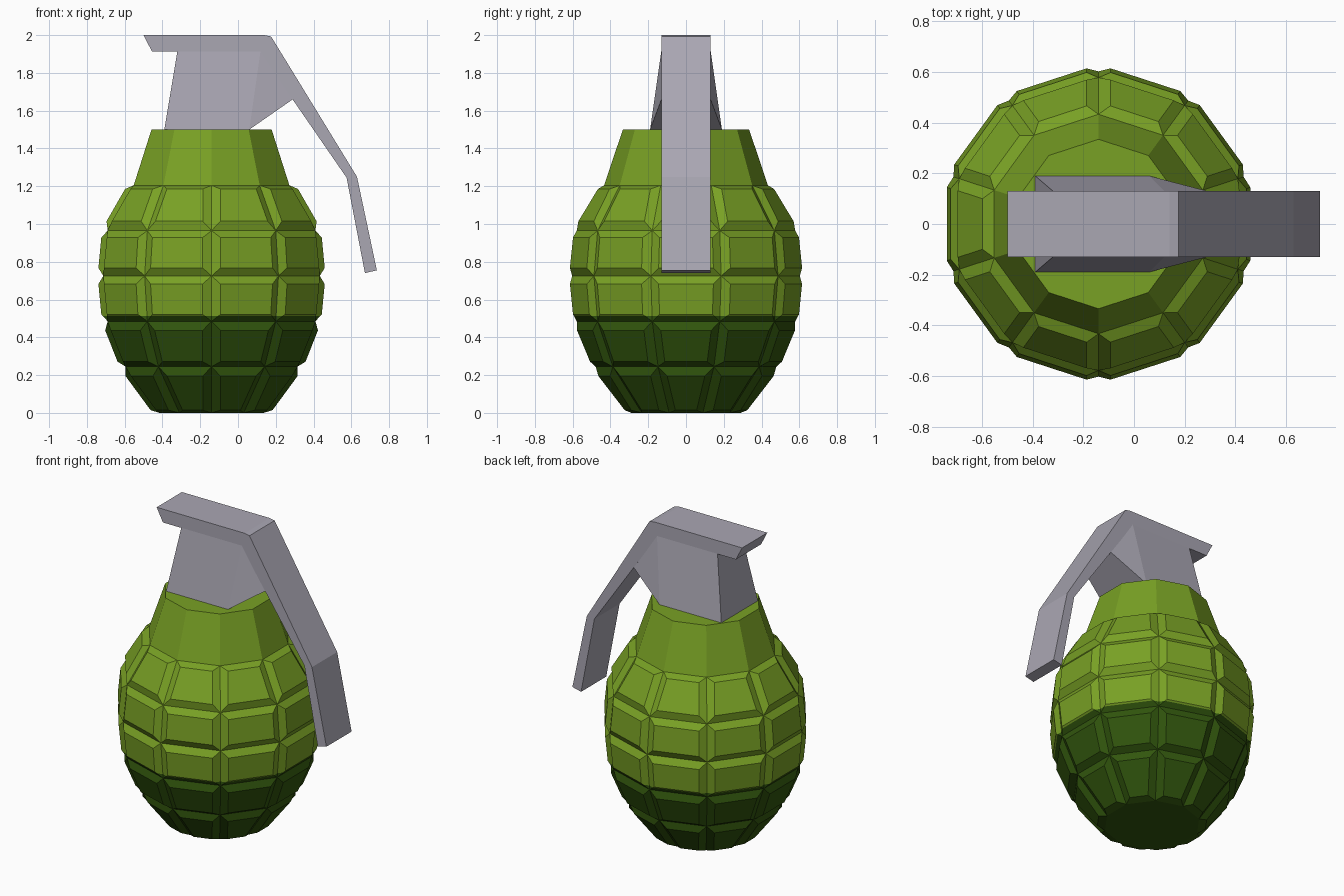
import bpy, bmesh, math

cube = bpy.data.objects.get("Cube")
if cube:
    bpy.data.objects.remove(cube, do_unlink=True)

AXIS_X = -0.14      # body axis
SIDES = 10
PAINT_LINE = 0.513  # height where the dark paint ends


def material(name, rgb):
    mat = bpy.data.materials.new(name)
    mat.use_nodes = True
    color = (*rgb, 1.0)
    mat.diffuse_color = color
    mat.node_tree.nodes["Principled BSDF"].inputs["Base Color"].default_value = color
    return mat


def make_object(name, bm, mats):
    bmesh.ops.recalc_face_normals(bm, faces=bm.faces[:])
    mesh = bpy.data.meshes.new(name)
    bm.to_mesh(mesh)
    bm.free()
    for mat in mats:
        mesh.materials.append(mat)
    obj = bpy.data.objects.new(name, mesh)
    bpy.context.collection.objects.link(obj)
    return obj


light_green = material("light green", (0.19, 0.355, 0.018))
dark_green = material("dark green", (0.031, 0.092, 0.004))
grey = material("metal grey", (0.40, 0.385, 0.45))

# Body: ten-sided rings (flat-to-axis distance, height) with raised plates
rings = [(0.275, 0), (0.455, 0.245), (0.55, 0.485), (0.573, 0.725),
         (0.55, 0.965), (0.412, 1.205), (0.318, 1.5)]
bm = bmesh.new()
loops = []
for apothem, z in rings:
    r = apothem / math.cos(math.pi / SIDES)
    angles = [math.pi / 2 + math.tau * k / SIDES for k in range(SIDES)]
    loops.append([bm.verts.new((AXIS_X + r * math.cos(a), r * math.sin(a), z))
                  for a in angles])
plates = []
for row, (low, high) in enumerate(zip(loops, loops[1:])):
    for k in range(SIDES):
        j = (k + 1) % SIDES
        face = bm.faces.new((low[k], low[j], high[j], high[k]))
        if row < 5:
            plates.append(face)
bm.faces.new(loops[0][::-1])
bm.faces.new(loops[-1])
bm.normal_update()
bmesh.ops.inset_individual(bm, faces=plates, thickness=0.04, depth=0.03,
                           use_even_offset=True)

# Dark paint on the lower half
bmesh.ops.bisect_plane(bm, geom=bm.verts[:] + bm.edges[:] + bm.faces[:],
                       plane_co=(0, 0, PAINT_LINE), plane_no=(0, 0, 1))
for face in bm.faces:
    face.material_index = int(face.calc_center_median().z < PAINT_LINE)
make_object("body", bm, [light_green, dark_green])

# Fuse head: tapered block under the lever
bm = bmesh.new()
outline = [(-0.39, 1.5, 0.19), (0.06, 1.5, 0.19), (0.29, 1.66, 0.13),
           (0.12, 1.92, 0.13), (-0.32, 1.92, 0.13)]
for x, z, half in outline:
    for side in (-1, 1):
        bm.verts.new((x, side * half, z))
bmesh.ops.convex_hull(bm, input=bm.verts[:])
bmesh.ops.dissolve_limit(bm, angle_limit=0.01, verts=bm.verts[:], edges=bm.edges[:])
make_object("fuse_head", bm, [grey])

# Lever: bent strip extruded across the width
bm = bmesh.new()
profile = [(-0.5, 2.0), (0.14, 2.0), (0.175, 1.993), (0.63, 1.25),
           (0.735, 0.755), (0.672, 0.74), (0.575, 1.245),
           (0.115, 1.912), (-0.455, 1.912)]
strip = bm.faces.new([bm.verts.new((x, -0.131, z)) for x, z in profile])
swept = bmesh.ops.extrude_face_region(bm, geom=[strip])
bmesh.ops.translate(bm, vec=(0, 0.262, 0),
                    verts=[v for v in swept["geom"] if isinstance(v, bmesh.types.BMVert)])
make_object("lever", bm, [grey])
